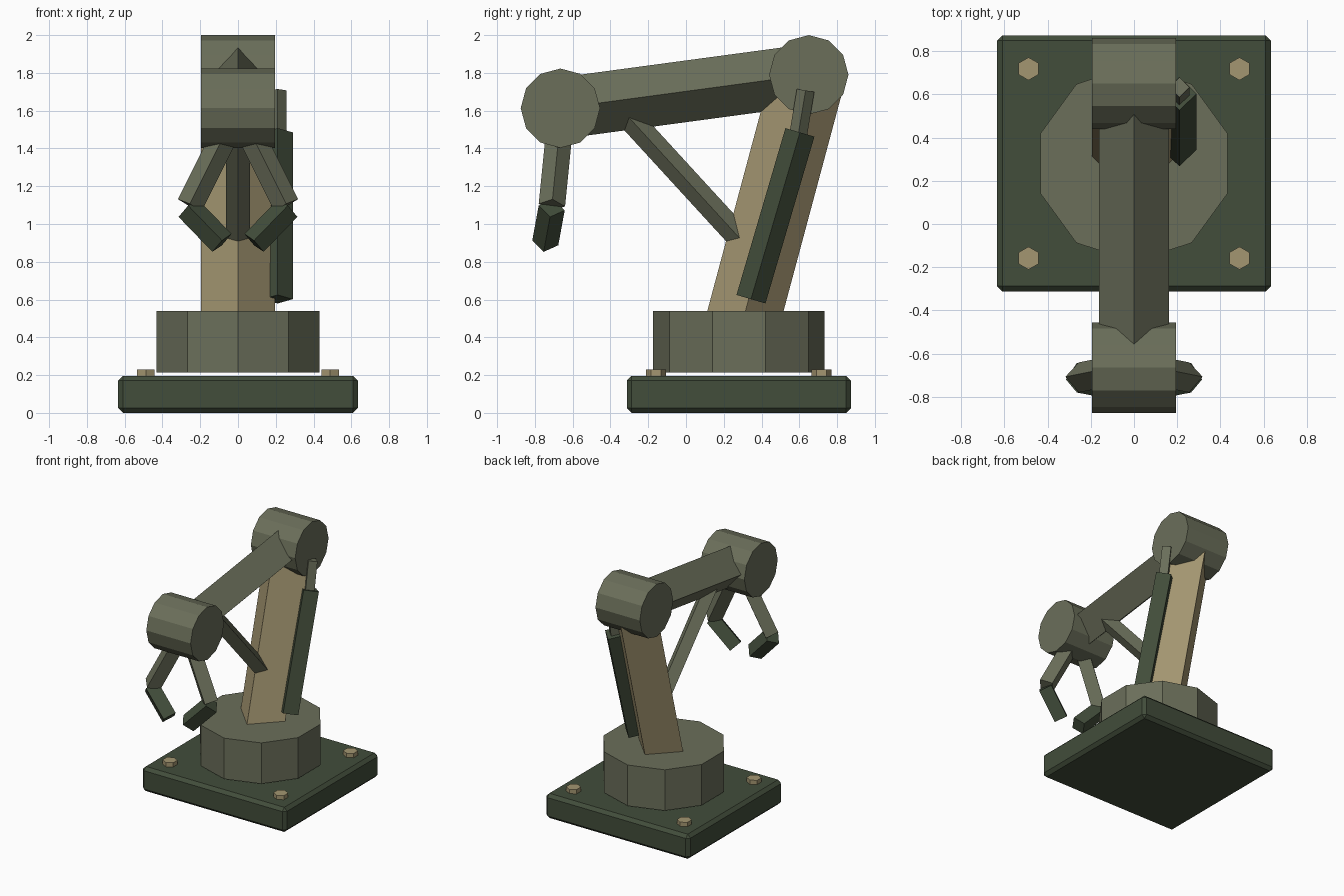
import bpy
import math
from mathutils import Vector, Matrix

if "Cube" in bpy.data.objects:
    bpy.data.objects.remove(bpy.data.objects["Cube"])


def material(name, rgb):
    m = bpy.data.materials.new(name)
    m.diffuse_color = (*rgb, 1.0)
    m.use_nodes = True
    m.node_tree.nodes["Principled BSDF"].inputs["Base Color"].default_value = m.diffuse_color
    return m


DARK = material("dark green", (0.054, 0.074, 0.043))
GREY = material("grey green", (0.145, 0.157, 0.102))
TAN = material("tan", (0.37, 0.305, 0.165))


def bar(name, a, b, radius, sides, mat):
    """Prism from point a to point b, with one corner facing sideways."""
    a, b = Vector(a), Vector(b)
    d = (b - a).normalized()
    ref = Vector((1, 0, 0)) if abs(d.x) < 0.9 else Vector((0, 1, 0))
    u = (ref - d * d.dot(ref)).normalized()
    v = d.cross(u)
    verts = []
    for end in (a, b):
        for i in range(sides):
            t = 2 * math.pi * i / sides
            verts.append(end + (u * math.cos(t) + v * math.sin(t)) * radius)
    faces = [(i, (i + 1) % sides, sides + (i + 1) % sides, sides + i) for i in range(sides)]
    faces += [tuple(reversed(range(sides))), tuple(range(sides, 2 * sides))]
    mesh = bpy.data.meshes.new(name)
    mesh.from_pydata(verts, [], faces)
    mesh.materials.append(mat)
    ob = bpy.data.objects.new(name, mesh)
    bpy.context.collection.objects.link(ob)
    return ob


BASE_Y = 0.28
SHOULDER = (0, BASE_Y, 0.41)
ELBOW = (0, 0.65, 1.79)
WRIST = (0, -0.665, 1.613)

# Base plate with chamfered edges
bpy.ops.mesh.primitive_cube_add(size=1, location=(0, BASE_Y, 0.098))
plate = bpy.context.object
plate.name = "base_plate"
plate.data.transform(Matrix.Diagonal((1.268, 1.186, 0.196, 1)))
plate.data.materials.append(DARK)
bevel = plate.modifiers.new("chamfer", 'BEVEL')
bevel.width = 0.025
bevel.segments = 1

# Hex bolts in the plate corners, corners pointing front and back
for sx in (-1, 1):
    for sy in (-1, 1):
        x, y = sx * 0.488, BASE_Y + sy * 0.438
        bolt = bar("bolt", (0, 0, 0.19), (0, 0, 0.23), 0.053, 6, TAN)
        bolt.data.transform(Matrix.Translation((x, y, 0)) @ Matrix.Rotation(math.pi / 2, 4, 'Z'))

# Ten-sided turntable, flats facing left and right
turntable = bar("turntable", (0, 0, 0.215), (0, 0, 0.54), 0.454, 10, GREY)
turntable.data.transform(Matrix.Translation((0, BASE_Y, 0)) @ Matrix.Rotation(math.pi / 2, 4, 'Z'))

# Arms and joints
bar("lower_arm", SHOULDER, ELBOW, 0.195, 4, TAN)
bar("forearm", ELBOW, WRIST, 0.162, 4, GREY)
for name, (_, y, z) in (("elbow_joint", ELBOW), ("wrist_joint", WRIST)):
    bar(name, (-0.195, y, z), (0.195, y, z), 0.21, 12, GREY)

# Brace between the arms
bar("brace_strut", (0, -0.39, 1.66), (0, 0.385, 0.815), 0.064, 4, GREY)

# Piston on the right side
bar("piston_cylinder", (0.21, 0.344, 0.602), (0.21, 0.603, 1.485), 0.08, 4, DARK)
bar("piston_rod", (0.21, 0.565, 1.30), (0.21, 0.633, 1.707), 0.047, 4, GREY)

# Two gripper fingers, mirrored
for s, side in ((-1, "left"), (1, "right")):
    bar(side + "_finger", (s * 0.055, -0.67, 1.5), (s * 0.255, -0.71, 1.10), 0.07, 4, GREY)
    bar(side + "_fingertip", (s * 0.264, -0.711, 1.085), (s * 0.085, -0.745, 0.90), 0.07, 4, DARK)
